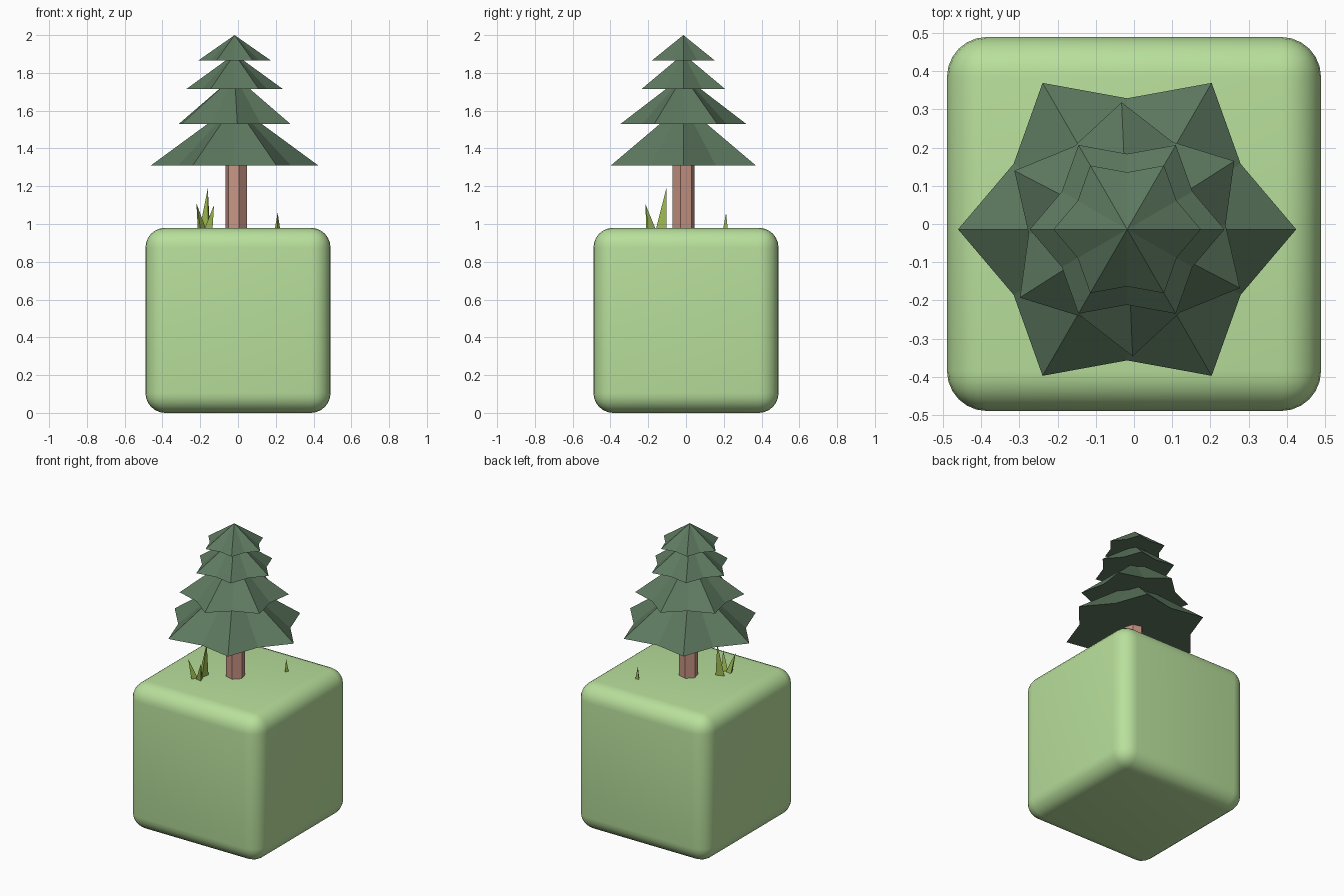
import bpy, bmesh
from math import sin, cos, pi, radians
from mathutils import Vector

if "Cube" in bpy.data.objects:
    bpy.data.objects.remove(bpy.data.objects["Cube"])


def material(name, rgb):
    m = bpy.data.materials.new(name)
    m.diffuse_color = (*rgb, 1)
    m.use_nodes = True
    m.node_tree.nodes["Principled BSDF"].inputs["Base Color"].default_value = m.diffuse_color
    return m


GRASS = material("turf_green", (0.48, 0.74, 0.33))
LEAF = material("pine_green", (0.11, 0.19, 0.115))
BARK = material("bark", (0.58, 0.30, 0.23))
BLADE = material("blade_green", (0.33, 0.47, 0.08))
CX, CY = -0.018, -0.014      # tree axis
TOP = 0.98                   # top of the block


def spike(name, ring, tip, mat):
    """Closed pyramid from a ring of base points to a tip."""
    bm = bmesh.new()
    base = [bm.verts.new(p) for p in ring]
    apex = bm.verts.new(tip)
    bm.faces.new(base[::-1])
    for a, b in zip(base, base[1:] + base[:1]):
        bm.faces.new((a, b, apex))
    mesh = bpy.data.meshes.new(name)
    bm.to_mesh(mesh)
    bm.free()
    ob = bpy.data.objects.new(name, mesh)
    mesh.materials.append(mat)
    bpy.context.collection.objects.link(ob)
    return ob


# Rounded ground block
bpy.ops.mesh.primitive_cube_add(size=TOP, location=(0, 0, TOP / 2))
block = bpy.context.object
block.name = "ground_block"
block.data.materials.append(GRASS)
bev = block.modifiers.new("rounding", 'BEVEL')
bev.width, bev.segments = 0.105, 6
bpy.ops.object.modifier_apply(modifier="rounding")
bpy.ops.object.shade_smooth()

# Six-sided trunk
bpy.ops.mesh.primitive_cylinder_add(vertices=6, radius=0.06, depth=0.42,
                                    location=(-0.009, -0.014, 1.16),
                                    rotation=(0, 0, radians(15)))
trunk = bpy.context.object
trunk.name = "trunk"
trunk.data.materials.append(BARK)

# Star-shaped foliage tiers: base height, tip height, outer radius, turn
tiers = [(1.31, 1.635, 0.443, 0), (1.53, 1.785, 0.333, 32.5),
         (1.715, 1.90, 0.255, 0), (1.865, 2.0, 0.193, 0)]
for n, (z, tip, r, turn) in enumerate(tiers, 1):
    ring = []
    for i in range(12):
        a = radians(turn) + i * pi / 6
        rr = r if i % 2 == 0 else r * 0.775
        ring.append((CX + rr * cos(a), CY + rr * sin(a), z))
    spike(f"foliage_tier_{n}", ring, (CX, CY, tip), LEAF)

# Grass blades: base x, y, radius, turn, tip
blades = [(-0.193, -0.185, 0.026, 20, (-0.22, -0.215, 1.11)),
          (-0.155, -0.185, 0.026, 80, (-0.127, -0.213, 1.10)),
          (-0.170, -0.128, 0.034, 50, (-0.16, -0.104, 1.19)),
          (0.209, 0.213, 0.017, 30, (0.21, 0.212, 1.06))]
for n, (x, y, r, turn, tip) in enumerate(blades, 1):
    ring = [(x + r * cos(radians(turn + 120 * i)),
             y + r * sin(radians(turn + 120 * i)), TOP - 0.01) for i in range(3)]
    spike(f"grass_blade_{n}", ring, tip, BLADE)
